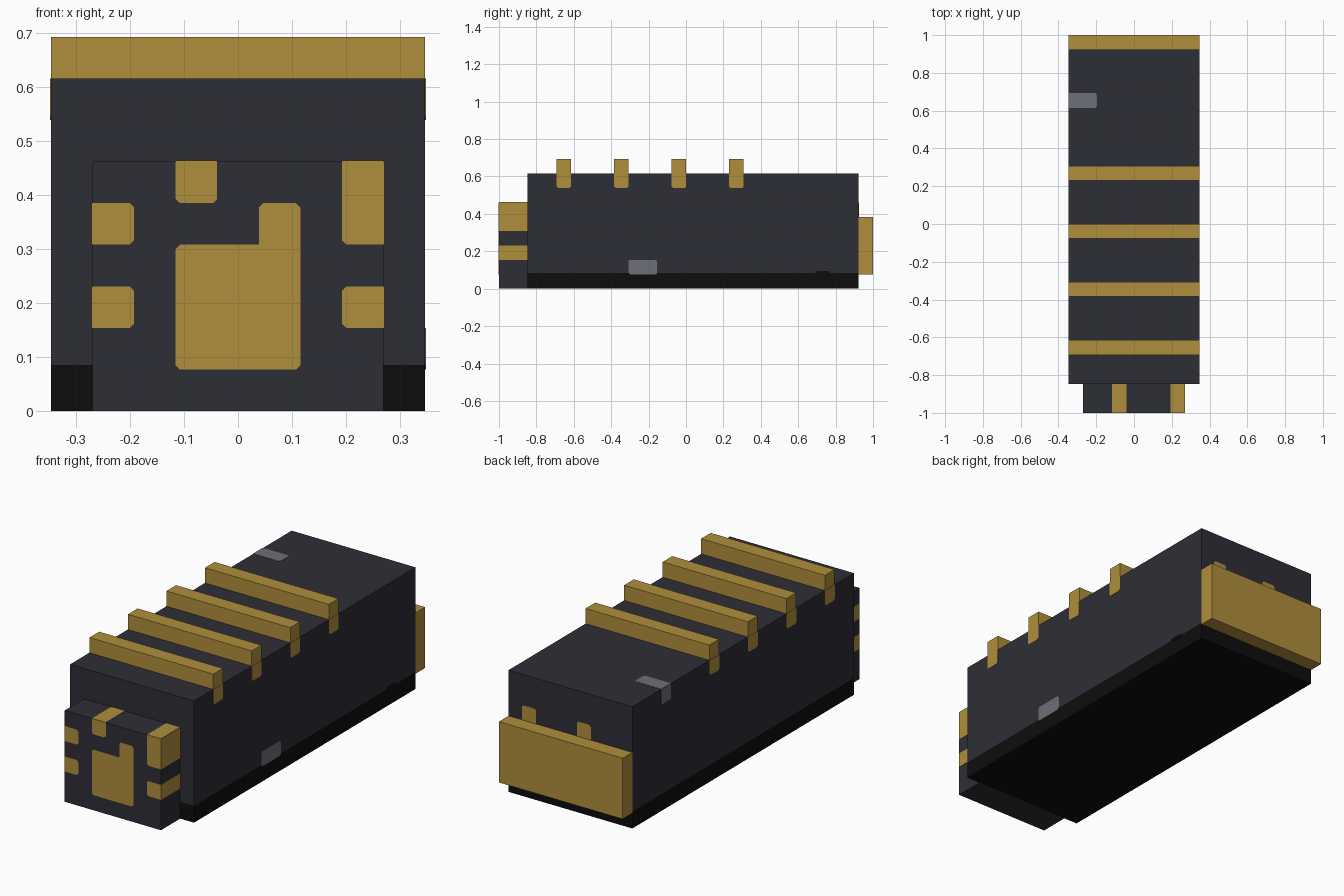
import bpy
import bmesh
from mathutils import Vector

cube = bpy.data.objects.get("Cube")
if cube:
    bpy.data.objects.remove(cube, do_unlink=True)


def material(name, rgb):
    mat = bpy.data.materials.new(name)
    mat.use_nodes = True
    color = (*rgb, 1)
    mat.diffuse_color = color
    mat.node_tree.nodes["Principled BSDF"].inputs["Base Color"].default_value = color
    return mat


CHARCOAL = material("charcoal", (0.027, 0.027, 0.037))
GOLD = material("gold", (0.434, 0.275, 0.045))
GREY = material("grey", (0.156, 0.162, 0.188))
BLACK = material("black", (0.004, 0.004, 0.004))


def finish(name, bm, mat):
    bmesh.ops.recalc_face_normals(bm, faces=bm.faces)
    mesh = bpy.data.meshes.new(name)
    bm.to_mesh(mesh)
    bm.free()
    mesh.materials.append(mat)
    obj = bpy.data.objects.new(name, mesh)
    bpy.context.collection.objects.link(obj)
    return obj


def box(name, x, y, z, mat):
    bm = bmesh.new()
    bmesh.ops.create_cube(bm, size=1)
    for v in bm.verts:
        v.co = Vector([lo + (c + 0.5) * (hi - lo) for c, (lo, hi) in zip(v.co, (x, y, z))])
    return finish(name, bm, mat)


# Main dimensions
U = 1 / 13
W, H, BASE = 4.5 * U, 8 * U, 0.085
FRONT, BACK = -11 * U, 12 * U
HW, HH = 3.5 * U, 6 * U
BODY_Y, HEAD_Y = (FRONT, BACK), (-1, FRONT)

# Face lookup: normal axis, direction, level, limits of the two other axes
FACES = {
    "body_top": (2, 1, H, (-W, W), BODY_Y),
    "body_left": (0, 1, W, BODY_Y, (0, H)),
    "body_right": (0, -1, -W, BODY_Y, (0, H)),
    "body_back": (1, 1, BACK, (-W, W), (0, H)),
    "head_front": (1, -1, -1, (-HW, HW), (0, HH)),
    "head_top": (2, 1, HH, (-HW, HW), HEAD_Y),
    "head_left": (0, 1, HW, HEAD_Y, (0, HH)),
    "head_right": (0, -1, -HW, HEAD_Y, (0, HH)),
}


def patch(name, face, u, v, mat, chip=0.008):
    """Thin plate on a face; corners away from the face edges are clipped."""
    axis, sign, level, ulim, vlim = FACES[face]
    outline = []
    for i, j in ((0, 0), (1, 0), (1, 1), (0, 1)):
        a, b = u[i], v[j]
        on_edge = any(abs(a - e) < 1e-4 for e in ulim) or any(abs(b - e) < 1e-4 for e in vlim)
        if on_edge:
            outline.append((a, b))
            continue
        along_u = (a + chip * (1 - 2 * i), b)
        along_v = (a, b + chip * (1 - 2 * j))
        outline += [along_v, along_u] if i == j else [along_u, along_v]
    bm = bmesh.new()
    verts = []
    for a, b in outline:
        co = [a, b]
        co.insert(axis, level)
        verts.append(bm.verts.new(co))
    base = bm.faces.new(verts)
    top = bmesh.ops.extrude_face_region(bm, geom=[base], use_keep_orig=True)
    shift = Vector((0, 0, 0))
    shift[axis] = 0.0015 * sign
    moved = [g for g in top["geom"] if isinstance(g, bmesh.types.BMVert)]
    bmesh.ops.translate(bm, vec=shift, verts=moved)
    return finish(name, bm, mat)


# Solid blocks
box("body", (-W, W), BODY_Y, (BASE, H), CHARCOAL)
box("base", (-W, W), BODY_Y, (0, BASE), BLACK)
box("head", (-HW, HW), HEAD_Y, (0, HH), CHARCOAL)
box("tail_plate", (-W, W), (BACK, 1), (U, 5 * U), GOLD)

# Raised ridges with stripes running down both sides
for n in range(4):
    y = ((4 * n - 9) * U, (4 * n - 8) * U)
    box(f"ridge_{n + 1}", (-W, W), y, (H, 9 * U), GOLD)
    for side in ("left", "right"):
        patch(f"ridge_stripe_{side}_{n + 1}", f"body_{side}", y, (7 * U, H), GOLD)

# Grey marks
mark_y = (8 * U, 9 * U)
patch("top_mark", "body_top", (-W, -2.55 * U), mark_y, GREY)
patch("top_mark_side", "body_right", mark_y, (7 * U, H), GREY)
patch("side_mark", "body_left", (-4 * U, -2 * U), (U, 2 * U), GREY)
patch("base_bump", "body_left", (9 * U, 10 * U), (U, 0.095), BLACK)

# Gold inlays wrapping around the head
inner, outer = (-1.5 * U, -0.5 * U), (2.5 * U, HW)
low, high, tall = (2 * U, 3 * U), (4 * U, 5 * U), (4 * U, HH)
patch("head_front_panel", "head_front", (-1.5 * U, 1.5 * U), (U, 4 * U), GOLD)
patch("head_front_panel_tab", "head_front", (0.5 * U, 1.5 * U), (3 * U, 5 * U), GOLD)
patch("head_front_notch", "head_front", inner, (5 * U, HH), GOLD)
patch("head_front_low_left", "head_front", outer, low, GOLD)
patch("head_front_high_left", "head_front", outer, tall, GOLD)
patch("head_front_low_right", "head_front", (-HW, -2.5 * U), low, GOLD)
patch("head_front_high_right", "head_front", (-HW, -2.5 * U), high, GOLD)
patch("head_side_low_left", "head_left", HEAD_Y, low, GOLD)
patch("head_side_high_left", "head_left", HEAD_Y, tall, GOLD)
patch("head_side_low_right", "head_right", HEAD_Y, low, GOLD)
patch("head_side_high_right", "head_right", HEAD_Y, high, GOLD)

# Inlays on top of the head, and the matching tabs on the back face
for label, x in (("inner", inner), ("outer", outer)):
    patch(f"head_top_{label}", "head_top", x, HEAD_Y, GOLD)
    patch(f"back_tab_{label}", "body_back", x, (4.5 * U, 6 * U), GOLD)
